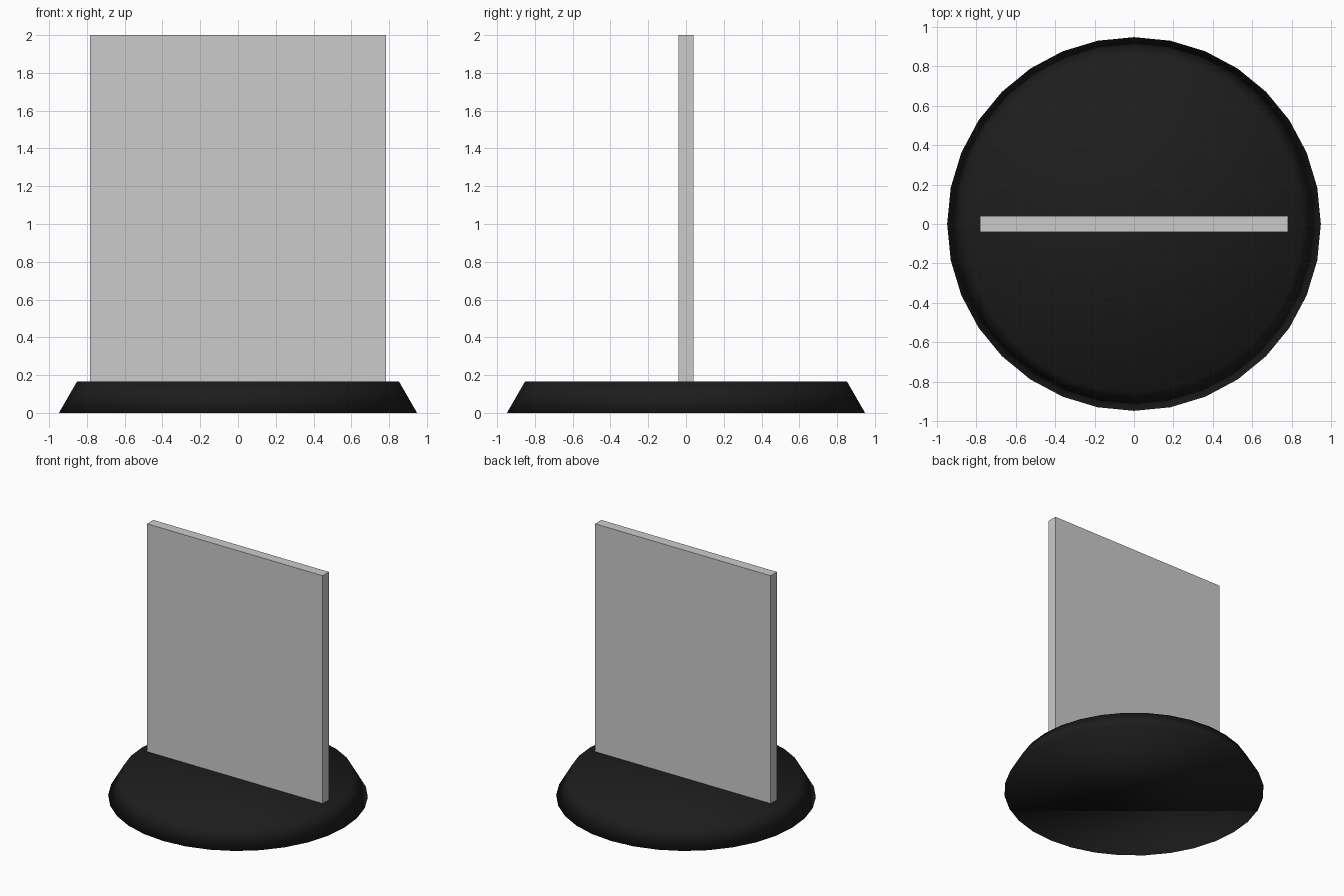
import bpy

if "Cube" in bpy.data.objects:
    bpy.data.objects.remove(bpy.data.objects["Cube"])

# Base: low dark disc with sloped rim, 32 sides, softly shaded
H = 0.165
bpy.ops.mesh.primitive_cone_add(vertices=32, radius1=0.948, radius2=0.853,
                                depth=H, location=(0, 0, H / 2))
base = bpy.context.object
base.name = "round_base"
bpy.ops.object.shade_smooth()
mat = bpy.data.materials.new("black_plastic")
mat.diffuse_color = (0.012, 0.012, 0.012, 1)
mat.use_nodes = True
mat.node_tree.nodes["Principled BSDF"].inputs["Base Color"].default_value = mat.diffuse_color
base.data.materials.append(mat)

# Upright flat panel standing on the base
bpy.ops.mesh.primitive_cube_add(size=1, location=(0, 0, (H + 2) / 2))
panel = bpy.context.object
panel.name = "upright_panel"
panel.scale = (1.565, 0.08, 2 - H)
bpy.ops.object.transform_apply(location=False, rotation=False, scale=True)
